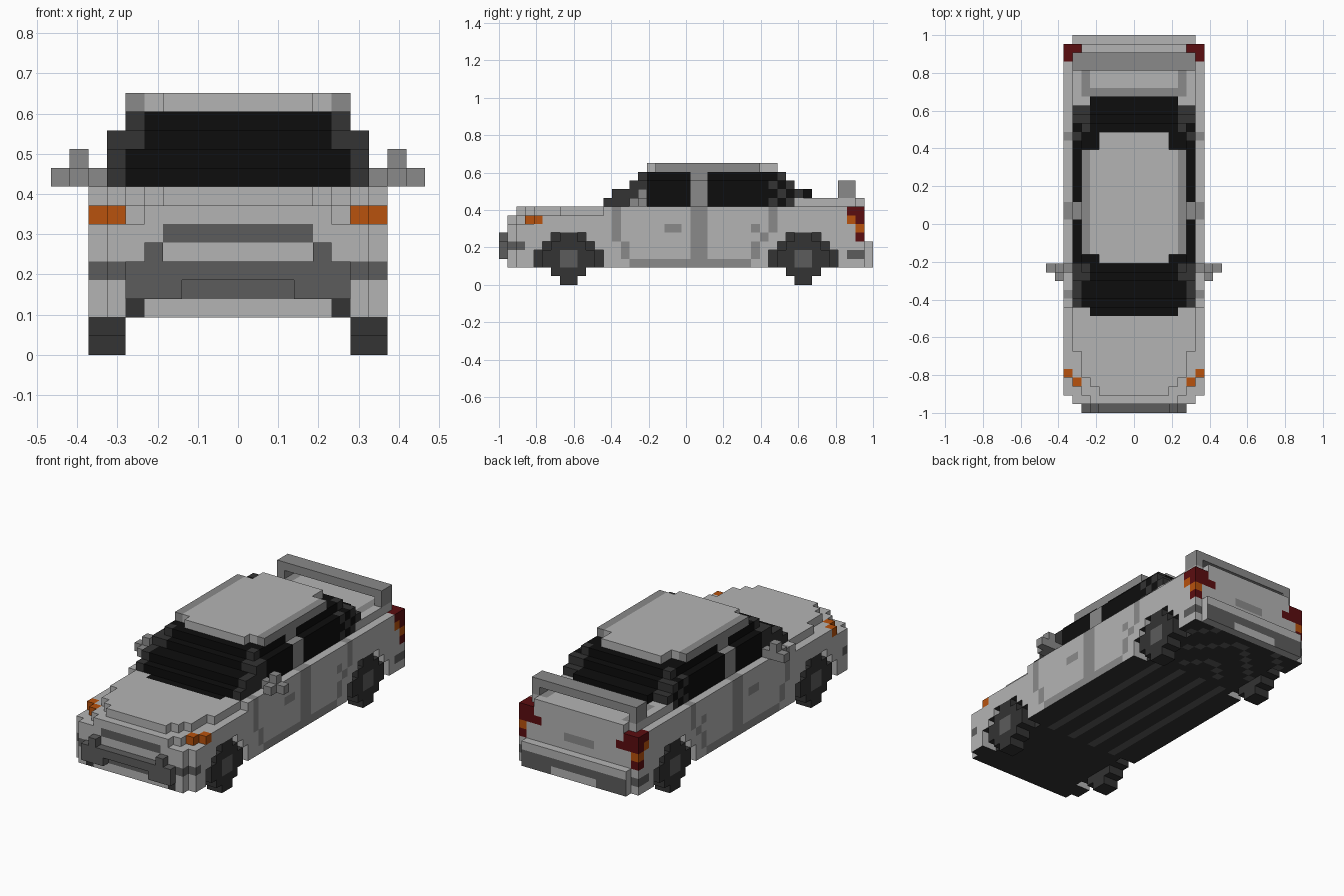
import bpy
import bmesh
from mathutils import Vector

if "Cube" in bpy.data.objects:
    bpy.data.objects.remove(bpy.data.objects["Cube"])

V = 2 / 43  # block size: 43 blocks long, 14 high

# Flat colours (linear)
COLOURS = {
    "light_paint": (0.456, 0.456, 0.456),
    "grey_seam": (0.254, 0.254, 0.254),
    "dark_trim": (0.107, 0.107, 0.107),
    "black_rubber": (0.033, 0.033, 0.033),
    "window_black": (0.004, 0.004, 0.004),
    "signal_orange": (0.479, 0.085, 0.004),
    "lamp_red": (0.105, 0.004, 0.005),
}
PAINT, SEAM, TRIM, RUBBER, GLASS, ORANGE, RED = range(7)
materials = []
for name, rgb in COLOURS.items():
    m = bpy.data.materials.new(name)
    m.use_nodes = True
    m.diffuse_color = (*rgb, 1)
    bsdf = m.node_tree.nodes["Principled BSDF"]
    bsdf.inputs["Base Color"].default_value = (*rgb, 1)
    bsdf.inputs["Roughness"].default_value = 0.8
    materials.append(m)

DIRS = [(1, 0, 0), (-1, 0, 0), (0, 1, 0), (0, -1, 0), (0, 0, 1), (0, 0, -1)]
parts = []


def box(h0, h1, j0, j1, k0, k1):
    """Blocks on the +x half: h across, j front to back, k up; ends excluded."""
    return {(h, j, k) for h in range(h0, h1) for j in range(j0, j1) for k in range(k0, k1)}


def mirror(cells):
    return cells | {(-1 - h, j, k) for h, j, k in cells}


def add_part(name, cells, colour):
    parts.append((name, cells, colour))


def build(name, cells, colour, solid):
    """Skin the blocks with their exposed faces, coloured by rule."""
    bm = bmesh.new()
    verts = {}
    for c in sorted(cells):
        for d in DIRS:
            if tuple(a + b for a, b in zip(c, d)) in solid:
                continue
            axis = [abs(n) for n in d].index(1)
            u, w = (axis + 1) % 3, (axis + 2) % 3
            loop = []
            for a, b in ((0, 0), (1, 0), (1, 1), (0, 1)):
                p = list(c)
                p[axis] += d[axis] > 0
                p[u] += a
                p[w] += b
                p = tuple(p)
                if p not in verts:
                    verts[p] = bm.verts.new(Vector((p[0] * V, p[1] * V - 1, p[2] * V)))
                loop.append(verts[p])
            if d[axis] < 0:
                loop.reverse()
            h = c[0] if c[0] >= 0 else -1 - c[0]
            bm.faces.new(loop).material_index = colour(h, c[1], c[2], d)
    me = bpy.data.meshes.new(name)
    bm.to_mesh(me)
    bm.free()
    for m in materials:
        me.materials.append(m)
    bpy.context.collection.objects.link(bpy.data.objects.new(name, me))


# Body shell: stepped nose, shoulders, rear deck
body = box(0, 7, 1, 2, 2, 7) | box(0, 8, 2, 42, 2, 7)
body |= box(0, 5, 1, 2, 7, 8) | box(0, 6, 2, 3, 7, 8) | box(0, 7, 3, 4, 7, 8) | box(0, 8, 4, 42, 7, 8)
body |= box(0, 4, 2, 3, 8, 9) | box(0, 5, 3, 4, 8, 9) | box(0, 6, 4, 7, 8, 9)
body |= box(0, 7, 7, 12, 8, 9) | box(0, 8, 12, 42, 8, 9)
body |= box(0, 7, 34, 41, 9, 10) | box(0, 6, 41, 42, 9, 10)
# Wheel arches
for c in (8, 35):
    for half, k0, k1 in ((4, 2, 4), (3, 4, 5), (2, 5, 6)):
        body -= box(6, 8, c - half, c + half, k0, k1)

# Door seams, handles and lamps, as (j, k) blocks on the flank
SEAMS = {(13, k) for k in range(5, 9)} | {(14, 4), (14, 3), (15, 2)}
SEAMS |= {(j, k) for j in (22, 23) for k in range(2, 9)}
SEAMS |= {(j, 2) for j in range(15, 29)} | {(31, 8), (31, 7), (31, 6), (30, 5), (29, 4), (29, 3)}
SEAMS |= {(19, 6), (20, 6), (29, 6)}
RED_SIDE = {(40, 8), (41, 8), (41, 7), (41, 5)}
ORANGE_SIDE = {(4, 7), (40, 7), (41, 6)}


def body_colour(h, j, k, d):
    if d[2] < 0 and k == 2:  # underside with long ribs
        return TRIM if h in (1, 4) and 11 < j < 32 or (h + j) % 5 == 0 and j > 32 else RUBBER
    if h < 7 and any(c - 4 <= j < c + 4 for c in (8, 35)) and k < 6 and d[0]:
        return RUBBER
    if h in (6, 7) and d[2] < 0:
        return RUBBER
    if h == 7 and (j, k) in RED_SIDE or j == 41 and (h, k) in {(6, 8), (6, 7), (5, 7)}:
        return RED
    if h == 7 and (j, k) in ORANGE_SIDE or (h, j, k) == (6, 3, 7):
        return ORANGE
    if h == 7 and (j, k) in SEAMS:
        return SEAM
    if h >= 6 and j < 3 and k == 4 or h == 7 and j > 39 and k == 3:
        return TRIM
    if d[1] < 0 and j == 1:  # grille, number recess, lower intake ends
        if k == 6 and h < 4 or k == 3 and h < 3:
            return TRIM
        if k == 2 and h == 5:
            return RUBBER
    if d[1] > 0 and j == 41 and k == 6 and h < 2:  # boot handle
        return SEAM
    if d[2] > 0 and k == 9 and (h == 5 and 35 < j < 41 or j == 36 and h < 6):
        return SEAM
    if d[2] > 0 and k == 8 and j == 11 and h < 5:  # foot of windscreen
        return GLASS
    return PAINT


add_part("body", mirror(body), body_colour)

# Cabin: stepped glass with pillars
cabin = box(0, 7, 12, 34, 9, 10) | box(0, 7, 13, 35, 10, 11) | box(0, 5, 35, 36, 10, 11)
cabin |= box(0, 7, 15, 34, 11, 12) | box(0, 6, 16, 33, 12, 13)


def cabin_colour(h, j, k, d):
    if h >= 5 and j in (22, 23):
        return SEAM
    if j < 17 and (h == 6 or h == 5 and k > 10):
        return RUBBER
    if j > 30 and h >= 5 and (j + k) % 2 == 0:
        return RUBBER
    return GLASS


add_part("cabin", mirror(cabin), cabin_colour)

# Roof with grey side rails
add_part("roof", mirror(box(0, 4, 17, 32, 13, 14) | box(4, 6, 18, 30, 13, 14)),
         lambda h, j, k, d: SEAM if h == 5 else PAINT)

# Bumpers
add_part("front_bumper", mirror(box(0, 6, 0, 1, 3, 5) - box(0, 3, 0, 1, 3, 4) | box(4, 5, 0, 1, 5, 6)),
         lambda h, j, k, d: TRIM)
add_part("rear_bumper", mirror(box(0, 7, 42, 43, 2, 5)),
         lambda h, j, k, d: TRIM if d[1] > 0 and (k == 3 or k == 2 and h > 2) else PAINT)

# Spoiler: bar on two end posts
add_part("spoiler", mirror(box(0, 7, 39, 41, 11, 12) | box(6, 7, 39, 41, 10, 11)),
         lambda h, j, k, d: SEAM)

# Wheels and mirrors, one per side
for side in ("left", "right"):
    def on_side(cells):
        return cells if side == "left" else {(-1 - h, j, k) for h, j, k in cells}

    add_part(side + "_mirror",
             on_side(box(7, 10, 16, 17, 9, 10) | box(8, 9, 15, 17, 9, 10) | box(8, 9, 16, 17, 10, 11)),
             lambda h, j, k, d: SEAM)
    for end, c in (("front", 8), ("rear", 35)):
        wheel = box(6, 8, c - 3, c + 3, 2, 4) | box(6, 8, c - 2, c + 2, 1, 5) | box(6, 8, c - 1, c + 1, 0, 6)
        add_part(f"{end}_{side}_wheel", on_side(wheel),
                 lambda h, j, k, d, c=c: TRIM if d[0] and j in (c - 1, c) and k in (2, 3) else RUBBER)

solid = set().union(*(cells for _, cells, _ in parts))
for name, cells, colour in parts:
    build(name, cells, colour, solid)
